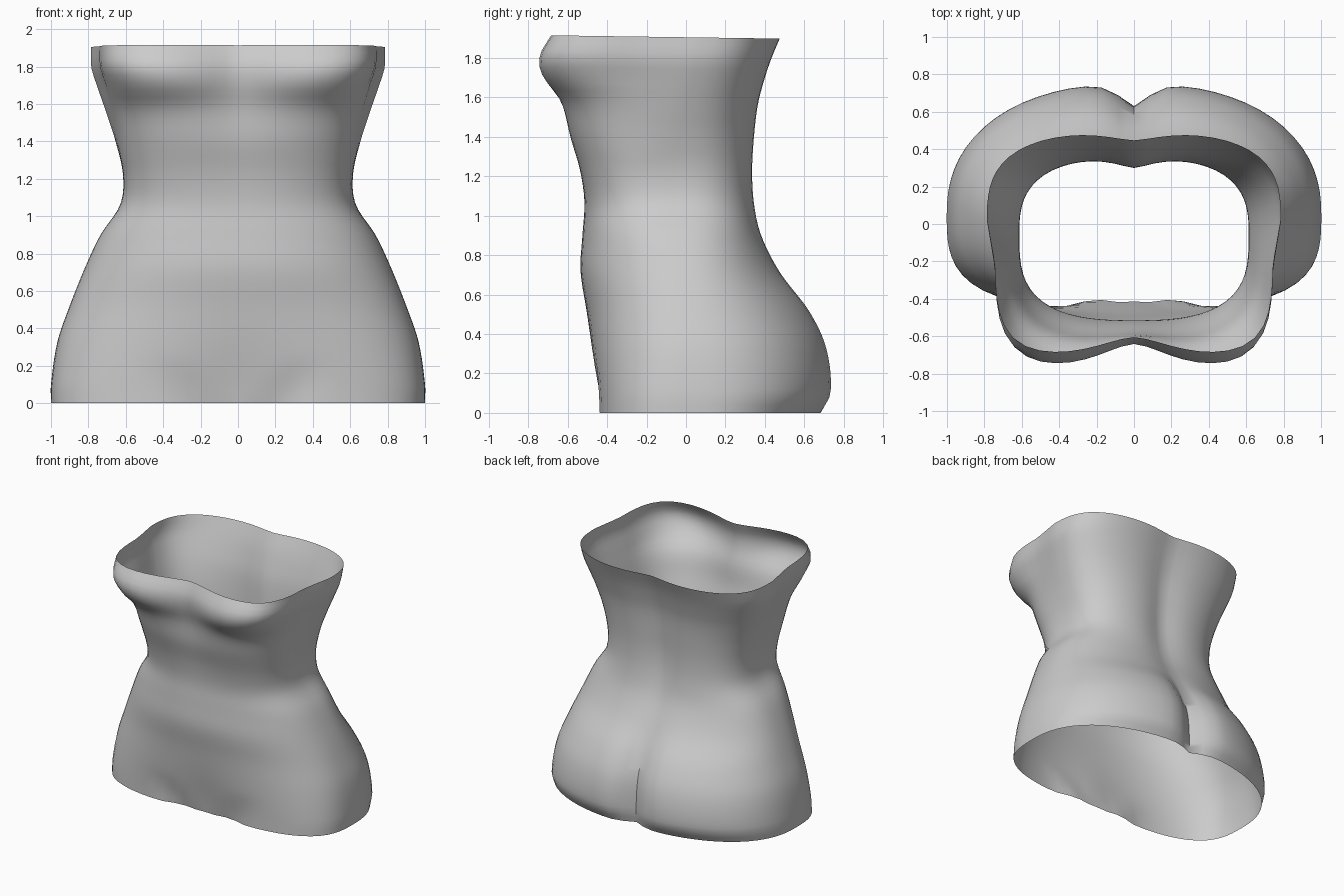
import bpy, bmesh, math

cube = bpy.data.objects.get("Cube")
if cube:
    bpy.data.objects.remove(cube)

SEGMENTS = 72
RINGS = 48

# Cross-sections from hips to chest:
# height, half width, centre y, front y, back y, front squareness,
# back squareness, front groove, back groove, back groove width
SECTIONS = [
    (0, 1, .05, -.455, .695, 3.2, 2.28, .04, .07, .1),
    (.1, 1, .05, -.46, .75, 3.1, 2.3, .03, .12, .11),
    (.33, .965, .04, -.485, .73, 2.7, 2.25, .01, .12, .11),
    (.52, .9, .02, -.505, .645, 2.5, 2.2, 0, .1, .12),
    (.72, .82, 0, -.535, .49, 2.4, 2.25, 0, .04, .14),
    (.9, .735, -.03, -.525, .395, 2.5, 2.5, 0, .035, .14),
    (1.06, .63, -.05, -.515, .36, 2.8, 2.75, 0, .045, .14),
    (1.22, .615, -.06, -.545, .35, 3, 2.85, .01, .05, .14),
    (1.4, .655, -.06, -.61, .36, 3, 2.8, .03, .05, .15),
    (1.57, .71, -.03, -.67, .38, 3.2, 2.8, .07, .05, .16),
    (1.7, .755, 0, -.765, .415, 4, 2.8, .13, .05, .18),
    (1.8, .785, .02, -.77, .45, 4.7, 2.8, .13, .05, .2),
    (1.905, .785, .03, -.705, .492, 5, 2.9, .1, .045, .2),
]


def slope(i, k):
    a, b = SECTIONS[max(i - 1, 0)], SECTIONS[min(i + 1, len(SECTIONS) - 1)]
    return (b[k] - a[k]) / (b[0] - a[0])


def section_at(z):
    """Blend neighbouring cross-sections with a smooth cubic."""
    i = 0
    while i < len(SECTIONS) - 2 and z > SECTIONS[i + 1][0]:
        i += 1
    a, b = SECTIONS[i], SECTIONS[i + 1]
    h = b[0] - a[0]
    t = (z - a[0]) / h
    ease = t * t * (3 - 2 * t)
    return [a[k] + (b[k] - a[k]) * ease
            + h * slope(i, k) * t * (1 - t) ** 2
            - h * slope(i + 1, k) * t * t * (1 - t)
            for k in range(1, len(a))]


def body_point(angle, z):
    w, cy, front, back, nf, nb, gf, gb, gw = section_at(z)
    c, s = math.cos(angle), math.sin(angle)
    n = nb if s > 0 else nf
    r = (abs(c) ** n + abs(s) ** n) ** (-1 / n)
    x = w * r * c
    reach = back - cy if s > 0 else cy - front
    y = cy + reach * r * s
    facing = min(1, abs(r * s) * 1.5)
    if s > 0:
        # Spine groove and seat cleft
        y -= facing * gb * math.exp(-(abs(x) / gw) ** 1.5)
    else:
        # Groove between the chest halves, and the hollow between the thighs
        y += facing * gf * math.exp(-(abs(x) / .28) ** 1.6)
        # Slanting groin creases
        fade = max(0, 1 - z / .25)
        y += facing * .03 * fade * math.exp(-((abs(x) - .22 - .6 * z) / .09) ** 2)
        # Sides of the chest draw in below the arms
        taper = .055 * min(1, max(0, (z - 1.3) / .4))
        x *= 1 - taper * min(1, abs(r * s) * 3)
    # The top rim sits a little higher at the chest
    return x, y, z - .015 * y * z / 2


# Open torso shell
bm = bmesh.new()
top = SECTIONS[-1][0]
rings = []
for j in range(RINGS + 1):
    z = top * j / RINGS
    rings.append([bm.verts.new(body_point(math.tau * i / SEGMENTS, z))
                  for i in range(SEGMENTS)])
for low, high in zip(rings, rings[1:]):
    for i in range(SEGMENTS):
        k = (i + 1) % SEGMENTS
        bm.faces.new((low[i], low[k], high[k], high[i]))

mesh = bpy.data.meshes.new("torso_shell")
bm.to_mesh(mesh)
bm.free()
torso = bpy.data.objects.new("torso_shell", mesh)
bpy.context.collection.objects.link(torso)

# Plain grey surface
grey = bpy.data.materials.new("light_grey")
grey.use_nodes = True
color = (.6, .6, .6, 1)
grey.diffuse_color = color
grey.node_tree.nodes["Principled BSDF"].inputs["Base Color"].default_value = color
mesh.materials.append(grey)

# Smooth shading
bpy.context.view_layer.objects.active = torso
torso.select_set(True)
bpy.ops.object.shade_smooth_by_angle(angle=math.radians(60))
